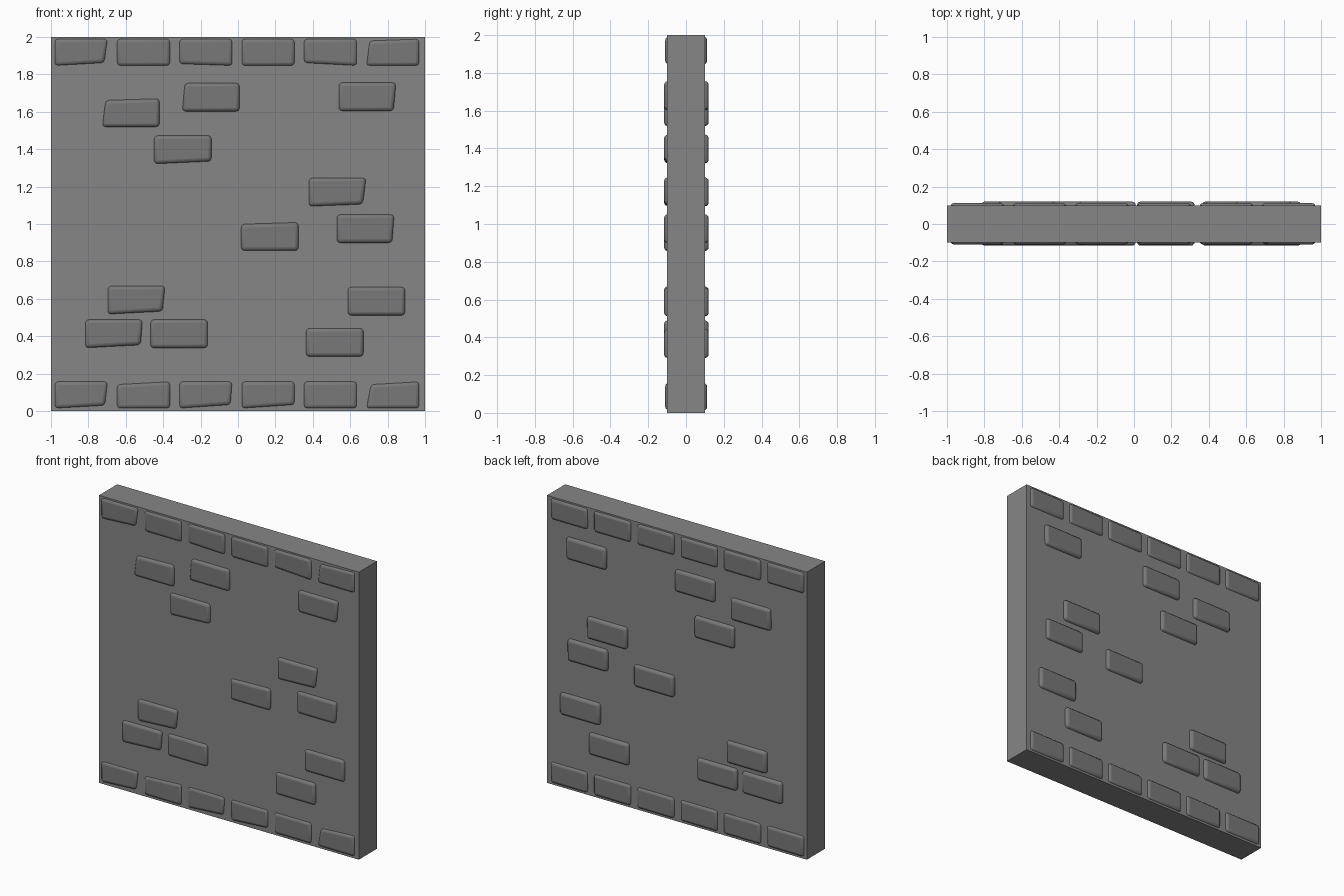
import bpy, bmesh

if "Cube" in bpy.data.objects:
    bpy.data.objects.remove(bpy.data.objects["Cube"])


def make_material(name, value):
    mat = bpy.data.materials.new(name)
    mat.diffuse_color = (value, value, value, 1)
    mat.use_nodes = True
    mat.node_tree.nodes["Principled BSDF"].inputs["Base Color"].default_value = mat.diffuse_color
    return mat


slab_grey = make_material("slab_grey", 0.24)
brick_grey = make_material("brick_grey", 0.19)


def make_object(name, verts, mat):
    # six-sided block: verts are front BL, BR, TR, TL then back BL, BR, TR, TL
    bm = bmesh.new()
    v = [bm.verts.new(p) for p in verts]
    for f in ((0, 1, 2, 3), (5, 4, 7, 6), (4, 5, 1, 0),
              (3, 2, 6, 7), (4, 0, 3, 7), (1, 5, 6, 2)):
        bm.faces.new([v[i] for i in f])
    bmesh.ops.recalc_face_normals(bm, faces=bm.faces)
    mesh = bpy.data.meshes.new(name)
    bm.to_mesh(mesh)
    bm.free()
    mesh.materials.append(mat)
    obj = bpy.data.objects.new(name, mesh)
    bpy.context.collection.objects.link(obj)
    return obj


def block(cx, cz, w, h, front, back, chip=None):
    rect = [(cx - w/2, cz - h/2), (cx + w/2, cz - h/2),
            (cx + w/2, cz + h/2), (cx - w/2, cz + h/2)]
    verts = [[x, front, z] for x, z in rect] + [[x, back, z] for x, z in rect]
    if chip:                       # worn corner on the front face
        corner, dx, dz = chip
        verts[corner][0] += dx
        verts[corner][2] += dz
    return verts


def brick(name, *args):
    obj = make_object(name, block(*args), brick_grey)
    bev = obj.modifiers.new("rounded_edges", 'BEVEL')
    bev.width = 0.02
    bev.segments = 3
    bev.limit_method = 'NONE'
    bpy.context.view_layer.objects.active = obj
    obj.select_set(True)
    bpy.ops.object.shade_smooth_by_angle(angle=0.6)
    obj.select_set(False)


BL, BR, TR, TL = range(4)

# wall slab
make_object("wall_slab", block(0, 1, 2, 2, -0.1, 0.1), slab_grey)

# scattered bricks running through the wall
scattered = [
    (-.573, 1.595, (TL, .02, -.01)), (-.145, 1.678, (TL, .015, 0)),
    (.692, 1.68, (BR, -.015, 0)), (-.295, 1.397, (BR, 0, .015)),
    (.532, 1.17, (BR, -.02, .012)), (.682, .975, (BR, -.012, 0)),
    (.17, .933, (TL, 0, -.01)), (-.543, .593, (BR, -.015, .017)),
    (.74, .587, None), (-.663, .413, (BR, -.012, .017)),
    (-.315, .413, None), (.517, .367, None)]
for i, (x, z, chip) in enumerate(scattered):
    brick(f"wall_brick_{i}", x, z, .308, .153, -.116, .12, chip)

# top and bottom courses
top = [(BR, -.02, .016), None, (BL, 0, .01), None, (BL, 0, .016), (TL, .02, -.01)]
bottom = [(BR, -.016, .016), (TL, 0, -.016), (BR, -.01, .02),
          (BR, 0, .02), None, (TL, .027, -.016)]
for label, z, chips in (("top", 1.918, top), ("bottom", .086, bottom)):
    for i, chip in enumerate(chips):
        brick(f"{label}_course_brick_{i}", -.838 + i * .333, z,
              .287, .147, -.11, .112, chip)
